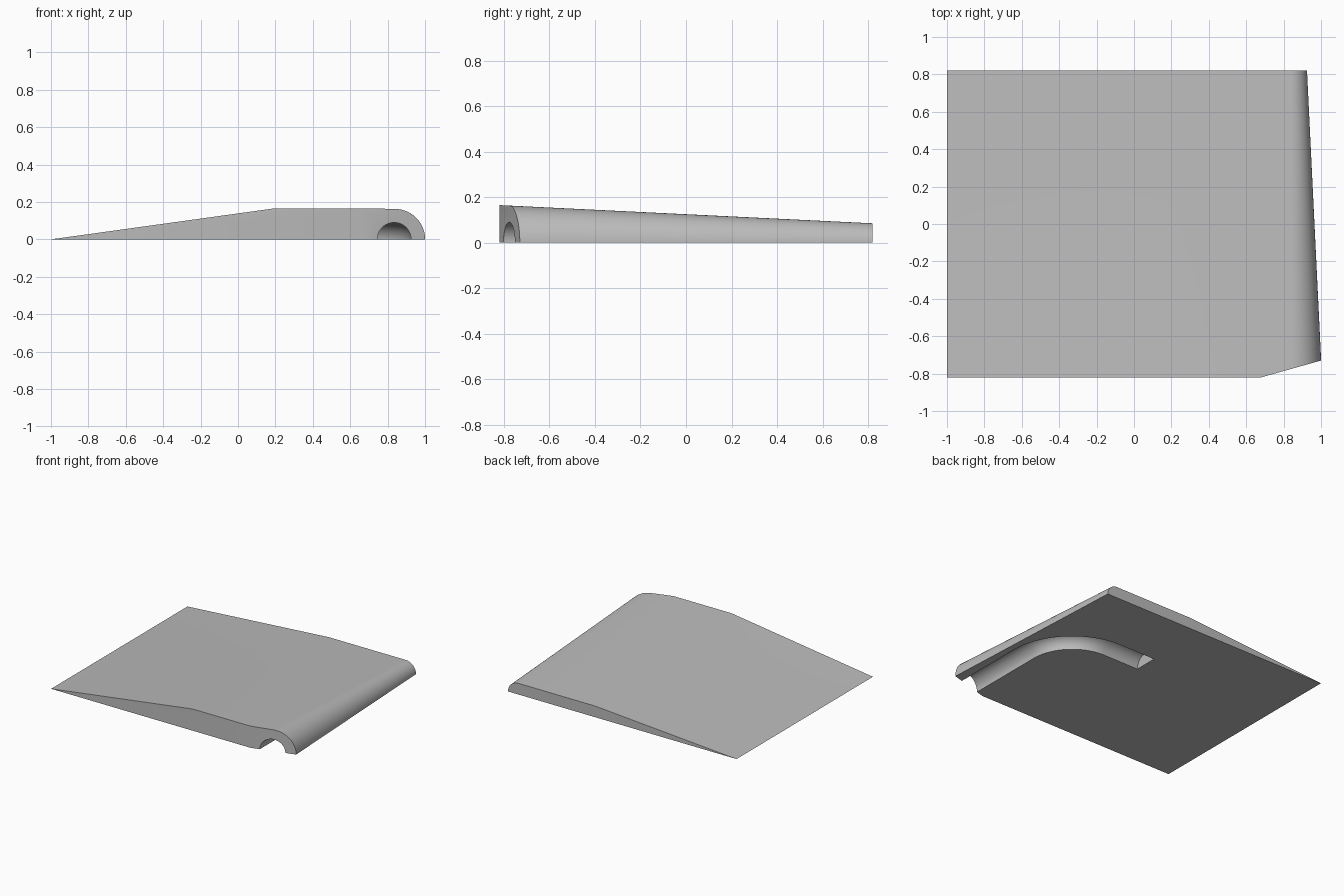
import bpy, bmesh, math
from mathutils import Vector

cube = bpy.data.objects.get("Cube")
if cube:
    bpy.data.objects.remove(cube, do_unlink=True)

grey = bpy.data.materials.new("plain grey")
grey.use_nodes = True
grey.diffuse_color = (0.5, 0.5, 0.5, 1)
grey.node_tree.nodes["Principled BSDF"].inputs["Base Color"].default_value = (0.5, 0.5, 0.5, 1)


def loft(name, rings):
    """Closed solid skinned through equal-length rings of points."""
    bm = bmesh.new()
    loops = [[bm.verts.new(p) for p in ring] for ring in rings]
    n = len(loops[0])
    for a, b in zip(loops, loops[1:]):
        for i in range(n):
            j = (i + 1) % n
            bm.faces.new((a[i], a[j], b[j], b[i]))
    bm.faces.new(loops[0])
    bm.faces.new(loops[-1])
    bmesh.ops.recalc_face_normals(bm, faces=bm.faces)
    mesh = bpy.data.meshes.new(name)
    bm.to_mesh(mesh)
    bm.free()
    obj = bpy.data.objects.new(name, mesh)
    bpy.context.collection.objects.link(obj)
    mesh.materials.append(grey)
    return obj


# Wedge body: sloped left side, flat top, rounded right edge, thinner at the back
HALF, ROUND_X, STATIONS, ARC = 0.82, 0.84, 12, 16


def section(y):
    h = 0.165 - 0.08 * (y + HALF) / (2 * HALF)
    pts = [(-1, y, 0), (0.19, y, h)]
    for i in range(ARC + 1):
        a = math.pi / 2 * (1 - i / ARC)
        pts.append((ROUND_X + h * math.cos(a), y, h * math.sin(a)))
    return pts


body = loft("wedge_body", [section(-HALF + 2 * HALF * i / STATIONS) for i in range(STATIONS + 1)])

# Slanted cut across the front right corner
bm = bmesh.new()
bm.from_mesh(body.data)
cut = bmesh.ops.bisect_plane(bm, geom=bm.verts[:] + bm.edges[:] + bm.faces[:], dist=1e-5,
                             plane_co=(0.68, -HALF, 0), plane_no=(0.09, -0.32, 0),
                             clear_outer=True)
edges = [e for e in cut["geom_cut"] if isinstance(e, bmesh.types.BMEdge)]
bmesh.ops.contextual_create(bm, geom=edges)
bmesh.ops.recalc_face_normals(bm, faces=bm.faces)
bm.to_mesh(body.data)
bm.free()

# Half-round channel underneath: straight in from the front, bend, then toward the left
RADIUS, BEND, SIDES, STEPS = 0.09, 0.435, 40, 24
centre = Vector((0.40, -0.19, 0))
path = [(Vector((centre.x + BEND, -1, 0)), 0)]
for i in range(STEPS + 1):
    a = math.pi / 2 * i / STEPS
    path.append((centre + BEND * Vector((math.cos(a), math.sin(a), 0)), a))
path.append((Vector((0.10, centre.y + BEND, 0)), math.pi / 2))


def ring(point, angle):
    side = Vector((math.cos(angle), math.sin(angle), 0))
    turns = [2 * math.pi * (k + 0.5) / SIDES for k in range(SIDES)]
    return [point + RADIUS * (side * math.cos(t) + Vector((0, 0, math.sin(t)))) for t in turns]


cutter = loft("channel_cutter", [ring(p, a) for p, a in path])
cutter.hide_render = True

groove = body.modifiers.new("channel", "BOOLEAN")
groove.operation = "DIFFERENCE"
groove.solver = "EXACT"
groove.object = cutter

bpy.ops.object.select_all(action="DESELECT")
body.select_set(True)
bpy.context.view_layer.objects.active = body
bpy.ops.object.modifier_apply(modifier=groove.name)
bpy.data.objects.remove(cutter, do_unlink=True)
bpy.ops.object.shade_smooth_by_angle(angle=math.radians(30))
